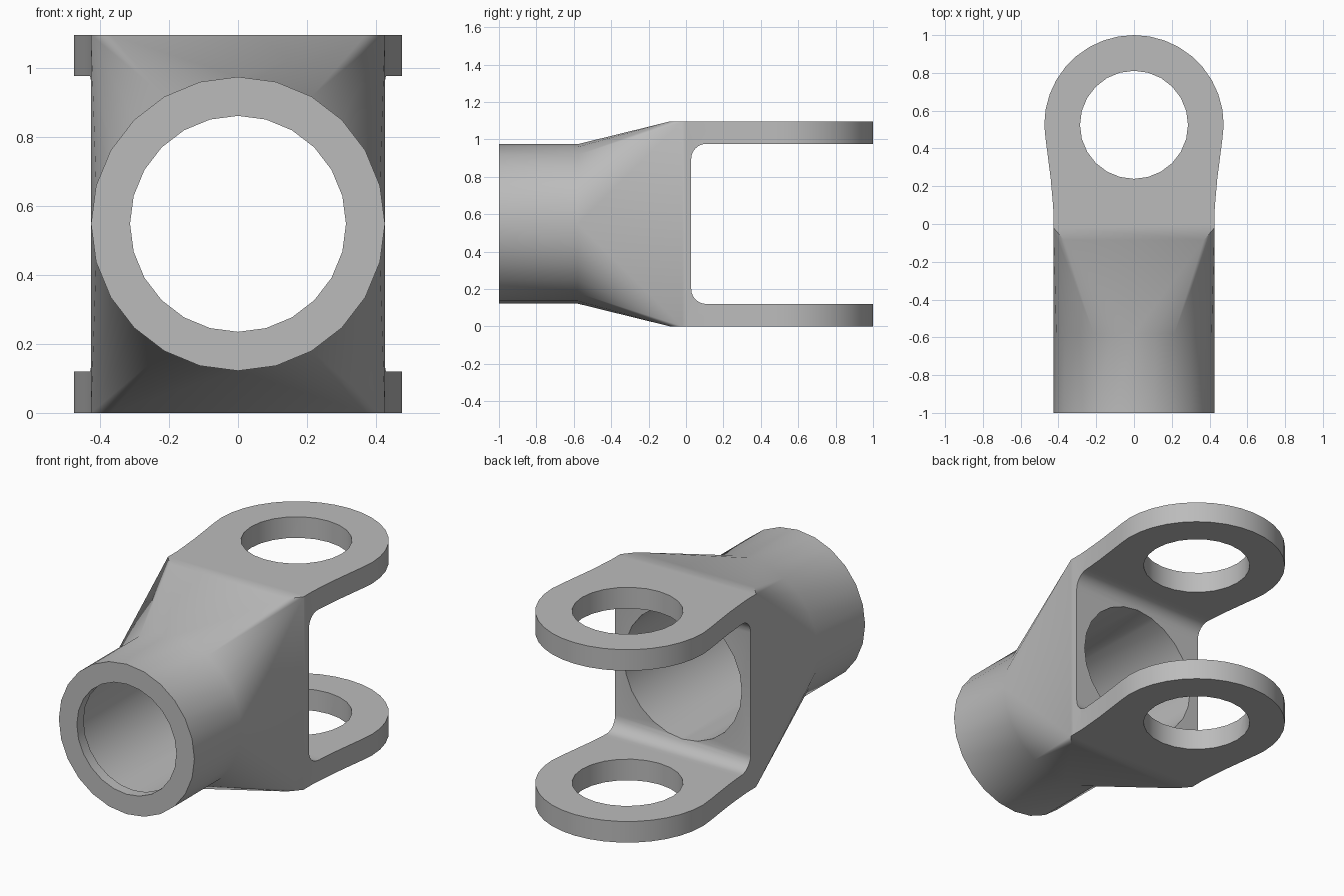
import bpy, bmesh
from math import sin, cos, pi, radians
from mathutils import Vector

cube = bpy.data.objects.get("Cube")
if cube:
    bpy.data.objects.remove(cube)

H = 1.096          # overall height
MID = H / 2        # tube axis height
W = 0.426          # half width of the body
PIN_Y = 0.525      # centre of the pin eyes

steel = bpy.data.materials.new("grey steel")
steel.use_nodes = True
GREY = (0.5, 0.5, 0.5, 1)
steel.diffuse_color = GREY
steel.node_tree.nodes["Principled BSDF"].inputs["Base Color"].default_value = GREY


def arc(cx, cy, r, a0, a1, n):
    """Points along an arc, angles in degrees, both ends included."""
    return [(cx + r * cos(radians(a0 + (a1 - a0) * i / n)),
             cy + r * sin(radians(a0 + (a1 - a0) * i / n))) for i in range(n + 1)]


def finish(name, bm):
    bmesh.ops.recalc_face_normals(bm, faces=bm.faces)
    mesh = bpy.data.meshes.new(name)
    bm.to_mesh(mesh)
    bm.free()
    mesh.materials.append(steel)
    obj = bpy.data.objects.new(name, mesh)
    bpy.context.collection.objects.link(obj)
    return obj


def prism(name, outline, axis, lo, hi):
    """Extrude a 2D outline along x, y or z."""
    place = {"x": lambda a, b, t: (t, a, b),
             "y": lambda a, b, t: (a, t, b),
             "z": lambda a, b, t: (a, b, t)}[axis]
    bm = bmesh.new()
    face = bm.faces.new([bm.verts.new(place(a, b, lo)) for a, b in outline])
    ext = bmesh.ops.extrude_face_region(bm, geom=[face])["geom"]
    shift = Vector(place(0, 0, hi - lo))
    bmesh.ops.translate(bm, vec=shift, verts=[v for v in ext if isinstance(v, bmesh.types.BMVert)])
    return finish(name, bm)


def combine(target, tool, operation):
    mod = target.modifiers.new(tool.name, "BOOLEAN")
    mod.operation, mod.solver, mod.object = operation, "EXACT", tool
    bpy.context.view_layer.objects.active = target
    bpy.ops.object.modifier_apply(modifier=mod.name)
    bpy.data.objects.remove(tool)


# Body: round neck flaring into a rectangular block
bm = bmesh.new()
NECK = -0.58
for a, b in arc(0, MID, W, 0, 360, 24)[:-1]:
    bm.verts.new((a, NECK, b))
for side in (-1, 1):
    for z in (0, H):
        for x, y in ((0.37, -0.085), (W, -0.02), (W, 0.06)):
            bm.verts.new((side * x, y, z))
bmesh.ops.convex_hull(bm, input=bm.verts)
bmesh.ops.dissolve_limit(bm, angle_limit=radians(0.5), verts=bm.verts, edges=bm.edges)
bm.faces.ensure_lookup_table()
front = [f for f in bm.faces if all(abs(v.co.y - NECK) < 1e-4 for v in f.verts)]
ext = bmesh.ops.extrude_face_region(bm, geom=front)["geom"]
for v in ext:
    if isinstance(v, bmesh.types.BMVert):
        v.co.y = -1
bmesh.ops.delete(bm, geom=[f for f in front if f.is_valid], context="FACES")
yoke = finish("yoke", bm)

# Fork arms: rounded plan outline, with the gap cut out later
right = [(W, 0.0), (W, 0.06), (0.432, 0.14), (0.441, 0.24), (0.455, 0.35), (0.468, 0.45)]
plan = right + arc(0, PIN_Y, 0.475, 0, 180, 18) + [(-x, y) for x, y in reversed(right)]
combine(yoke, prism("arms", plan, "z", 0, H), "UNION")

# Gap between the arms with filleted inner corners
T, R, BACK = 0.12, 0.08, 0.028
gap = ([(1.3, T)] + arc(BACK + R, T + R, R, 270, 180, 6)
       + arc(BACK + R, H - T - R, R, 180, 90, 6) + [(1.3, H - T)])
combine(yoke, prism("gap_cutter", gap, "x", -0.8, 0.8), "DIFFERENCE")

# Pin eyes, tube bore and the narrower lip at the tube mouth
for name, cy, r, axis, lo, hi in (
        ("pin_cutter", PIN_Y, 0.286, "z", -0.2, H + 0.2),
        ("bore_cutter", MID, 0.37, "y", -0.94, 0.2),
        ("lip_cutter", MID, 0.313, "y", -1.2, -0.5)):
    circle = arc(0, cy, r, 0, 360, 24)[:-1]
    combine(yoke, prism(name, circle, axis, lo, hi), "DIFFERENCE")

# Smooth curved walls, crisp machined edges
bpy.ops.object.select_all(action="DESELECT")
yoke.select_set(True)
bpy.context.view_layer.objects.active = yoke
bpy.ops.object.shade_smooth_by_angle(angle=radians(32))
